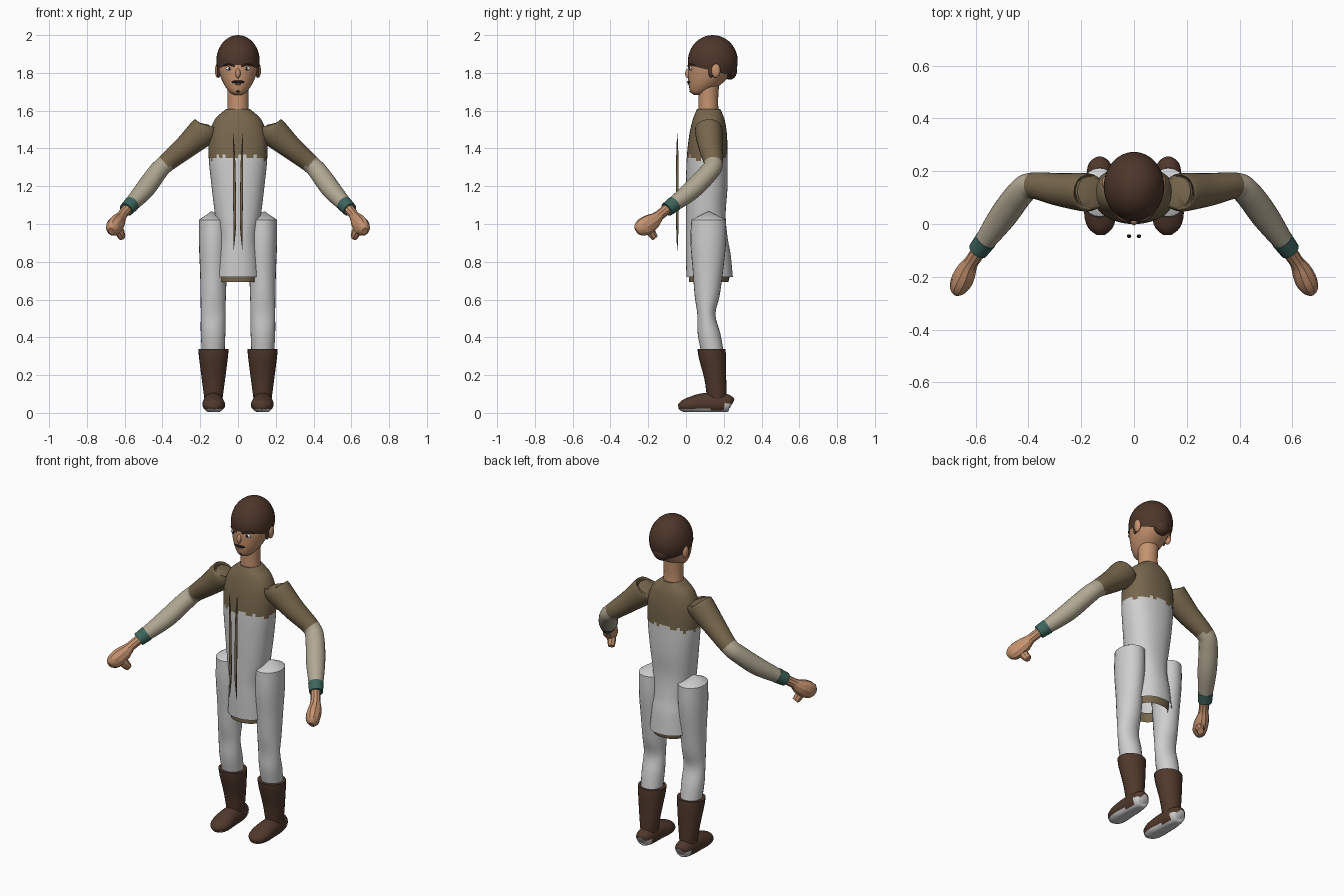
import bpy, bmesh, math, random
from mathutils import Vector

random.seed(4)
if "Cube" in bpy.data.objects:
    bpy.data.objects.remove(bpy.data.objects["Cube"])


def material(name, *rgb):
    m = bpy.data.materials.new(name)
    m.use_nodes = True
    m.diffuse_color = (*rgb, 1)
    m.node_tree.nodes["Principled BSDF"].inputs["Base Color"].default_value = (*rgb, 1)
    return m


skin = material("skin", .56, .29, .16)
hair_brown = material("hair brown", .075, .037, .023)
boot_brown = material("boot brown", .08, .04, .025)
olive = material("olive cloth", .185, .135, .073)
grey = material("pale grey cloth", .62, .62, .62)
cream = material("cream sleeve", .44, .39, .29)
teal = material("teal cuff", .048, .13, .11)
dark = material("dark features", .015, .01, .01)
white = material("eye white", .75, .75, .72)


def finish(name, bm, mats, rule=None, angle=50):
    bmesh.ops.recalc_face_normals(bm, faces=bm.faces)
    for f in bm.faces:
        f.smooth = True
        f.material_index = rule(f.calc_center_median(), f.normal) if rule else 0
    me = bpy.data.meshes.new(name)
    bm.to_mesh(me)
    bm.free()
    for m in mats:
        me.materials.append(m)
    me.set_sharp_from_angle(angle=math.radians(angle))
    ob = bpy.data.objects.new(name, me)
    bpy.context.collection.objects.link(ob)
    return ob


def spline(points, steps):
    # Catmull-Rom through points, each x, y, z, half width, half depth
    out = []
    last = len(points) - 1
    for i in range(last):
        a, b, c, d = (points[min(max(i + k, 0), last)] for k in (-1, 0, 1, 2))
        for s in range(steps):
            t = s / steps
            out.append([q + .5 * t * (r - p + t * (2*p - 5*q + 4*r - u + t * (3*(q - r) + u - p)))
                        for p, q, r, u in zip(a, b, c, d)])
    return out + [list(points[-1])]


def tube(name, points, mats, side=1, upright=False, steps=4, segs=24,
         power=1, tip=None, close=(True, True), rule=None, floor=None, angle=50):
    """Skin elliptical rings along a path; upright keeps the rings level."""
    bm = bmesh.new()
    path = spline(points, steps)
    rings = []
    for i, (x, y, z, a, b) in enumerate(path):
        u, v = Vector((1, 0, 0)), Vector((0, 1, 0))
        if not upright:
            t = Vector(path[min(i + 1, len(path) - 1)][:3]) - Vector(path[max(i - 1, 0)][:3])
            u = t.cross(Vector((0, 0, 1))).normalized()
            v = u.cross(t).normalized()
        ring = []
        for k in range(segs):
            w = math.tau * k / segs
            c, s = math.cos(w), math.sin(w)
            p = Vector((x, y, z)) + u * a * math.copysign(abs(c) ** power, c) \
                + v * b * math.copysign(abs(s) ** power, s)
            if floor is not None:
                p.z = max(p.z, floor)
            ring.append(bm.verts.new((p.x * side, p.y, p.z)))
        rings.append(ring)
    for r, q in zip(rings, rings[1:]):
        for k in range(segs):
            n = (k + 1) % segs
            bm.faces.new((r[k], r[n], q[n], q[k]))
    if tip:
        top = bm.verts.new((tip[0] * side, tip[1], tip[2]))
        for k in range(segs):
            bm.faces.new((rings[0][k], rings[0][(k + 1) % segs], top))
    elif close[0]:
        bm.faces.new(rings[0])
    if close[1]:
        bm.faces.new(rings[-1])
    return finish(name, bm, mats, rule, angle)


def blob(name, loc, size, mat, segs=16, cut=None):
    bm = bmesh.new()
    bmesh.ops.create_uvsphere(bm, u_segments=segs, v_segments=segs * 2 // 3, radius=1)
    for v in bm.verts:
        v.co = Vector([c * s + o for c, s, o in zip(v.co, size, loc)])
    if cut:
        bmesh.ops.bisect_plane(bm, geom=bm.verts[:] + bm.edges[:] + bm.faces[:],
                               plane_co=cut[0], plane_no=cut[1], clear_inner=True)
    return finish(name, bm, [mat])


# Tunic with a ragged yoke line, and the hem below it
tube("tunic", [(0, .12, 1.61, .06, .06), (0, .12, 1.595, .08, .068), (0, .12, 1.55, .125, .085),
               (0, .117, 1.47, .152, .1), (0, .112, 1.35, .155, .108), (0, .11, 1.2, .14, .11),
               (0, .105, 1.05, .122, .105), (0, .11, .93, .105, .11), (0, .118, .84, .112, .118),
               (0, .125, .72, .122, .123)],
     [grey, olive], upright=True, steps=8, segs=48, power=.9, close=(True, False),
     rule=lambda c, n: int(c.z > 1.365 - abs(c.x) * .15 + random.uniform(-.012, .012)))
tube("tunic_hem", [(0, .125, .75, .106, .108), (0, .123, .72, .104, .108), (0, .12, .692, .1, .104)],
     [olive], upright=True, steps=1, segs=32, power=.85, close=(False, False))

# Hanging laces
for side in (-1, 1):
    tube("lace", [(.026, -.046, 1.48, .001, .001), (.021, -.046, 1.35, .006, .006),
                  (.019, -.046, 1.15, .008, .007), (.017, -.046, .98, .006, .006),
                  (.024, -.046, .86, .001, .001)], [olive], side, upright=True, segs=8)

# Neck, head and hair
tube("neck", [(0, .12, 1.58, .058, .054), (0, .118, 1.65, .055, .052), (0, .12, 1.74, .058, .055)],
     [skin], upright=True)
tube("head", [(0, .066, 1.684, .022, .026), (0, .075, 1.7, .046, .052), (0, .1, 1.74, .075, .086),
              (0, .123, 1.79, .096, .112), (0, .133, 1.84, .106, .12), (0, .14, 1.91, .095, .11),
              (0, .14, 1.96, .06, .07)], [skin], upright=True)
blob("hair_cap", (0, .142, 1.862), (.115, .132, .138), hair_brown, 32,
     ((0, .01, 1.842), (0, .24, 1)))
blob("hair_bun", (0, .232, 1.81), (.052, .038, .046), hair_brown)
blob("nose", (0, .012, 1.797), (.013, .017, .026), skin)
blob("moustache", (0, .016, 1.752), (.034, .01, .008), dark)
blob("lower_lip", (0, .018, 1.741), (.018, .01, .006), skin)
blob("chin_tuft", (0, .026, 1.703), (.008, .008, .007), dark)
for side in (-1, 1):
    blob("ear", (.108 * side, .158, 1.812), (.014, .024, .038), skin)
    blob("sideburn", (.102 * side, .132, 1.81), (.009, .014, .036), hair_brown)
    blob("eye", (.046 * side, .027, 1.823), (.02, .008, .01), white)
    blob("pupil", (.045 * side, .021, 1.823), (.007, .005, .008), dark)
    tube("brow", [(.018, .012, 1.835, .005, .004), (.05, .02, 1.846, .006, .005),
                  (.078, .046, 1.838, .003, .003)], [hair_brown], side, segs=8)

for side in (-1, 1):
    # Sleeve: olive above the elbow, cream below
    tube("sleeve", [(.165, .12, 1.515, .06, .054), (.18, .12, 1.495, .073, .078),
                    (.28, .13, 1.405, .063, .062), (.385, .145, 1.318, .05, .049),
                    (.43, .118, 1.27, .052, .05), (.5, .025, 1.175, .052, .05),
                    (.59, -.1, 1.078, .034, .034)],
         [olive, cream], side, steps=6, tip=(.155, .12, 1.525),
         rule=lambda c, n: int(.62 * abs(c.x) - .78 * c.z > -.793))
    tube("cuff", [(.562, -.062, 1.107, .042, .042), (.592, -.102, 1.076, .038, .038)],
         [teal], side, steps=1)
    # Wrist, fist and thumb
    tube("hand", [(.58, -.09, 1.088, .03, .029), (.615, -.142, 1.045, .027, .027),
                  (.632, -.17, 1.018, .036, .042), (.65, -.21, .993, .042, .05),
                  (.667, -.245, .973, .034, .042), (.672, -.262, .962, .014, .02)],
         [skin], side, steps=2, segs=10, angle=30)
    tube("thumb", [(.64, -.2, .99, .024, .026), (.625, -.185, .955, .024, .026),
                   (.613, -.165, .928, .018, .02)], [skin], side, steps=2, segs=8, angle=30)

    # Trouser leg with a shallow conical top
    tube("trouser_leg", [(.13, .12, 1.022, .077, .092), (.13, .118, .9, .077, .094),
                         (.13, .116, .75, .071, .08), (.131, .112, .62, .067, .066),
                         (.132, .108, .52, .065, .048), (.132, .122, .42, .065, .06),
                         (.131, .14, .32, .06, .06)],
         [grey], side, upright=True, tip=(.14, .12, 1.068), angle=35)
    # Boot shaft and foot with pale sole and heel patch
    tube("boot_shaft", [(.13, .135, .338, .08, .074), (.13, .14, .29, .076, .072),
                        (.13, .155, .18, .062, .058), (.13, .162, .09, .05, .052),
                        (.13, .162, .05, .045, .045)],
         [boot_brown], side, upright=True)
    tube("boot_foot", [(.13, .243, .045, .02, .024), (.13, .228, .05, .042, .044),
                       (.13, .17, .052, .052, .056), (.13, .09, .05, .056, .054),
                       (.128, .03, .043, .06, .044), (.126, -.015, .036, .046, .032),
                       (.125, -.04, .032, .018, .014)],
         [boot_brown, grey], side, floor=.004,
         rule=lambda c, n: int(n.z < -.6 or (c.y > .205 and c.z < .05)))
